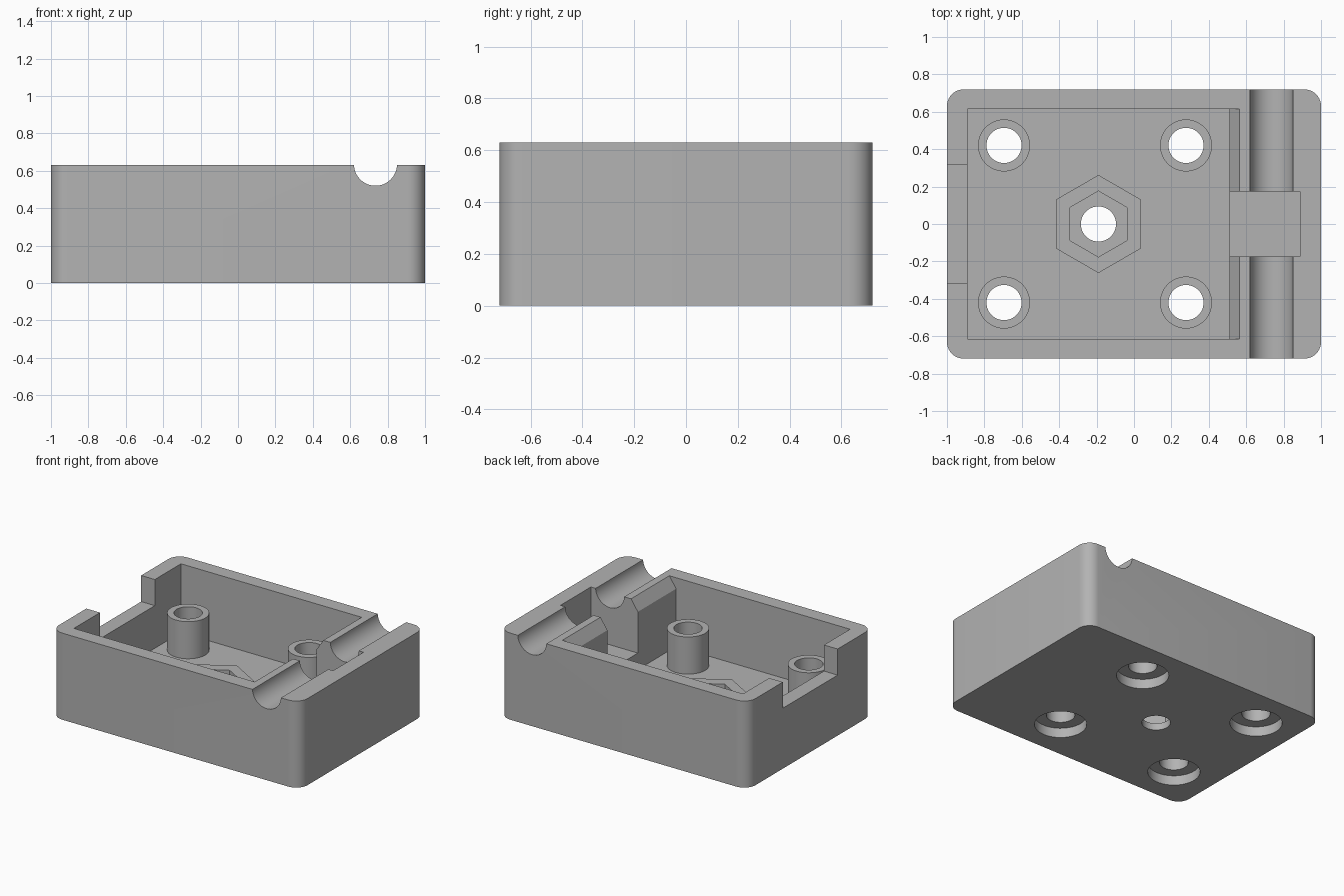
import bpy
import bmesh
from math import cos, sin, pi, radians
from mathutils import Vector

if "Cube" in bpy.data.objects:
    bpy.data.objects.remove(bpy.data.objects["Cube"], do_unlink=True)

HEIGHT = 0.63
FLOOR = 0.13
OVER = 0.1          # how far cutters overshoot the surface

grey = bpy.data.materials.new("plain_grey")
grey.use_nodes = True
grey.diffuse_color = (0.45, 0.45, 0.45, 1)
grey.node_tree.nodes["Principled BSDF"].inputs["Base Color"].default_value = grey.diffuse_color


def circle(x, y, radius, sides=48, start=0.0):
    return [(x + radius * cos(start + 2 * pi * i / sides),
             y + radius * sin(start + 2 * pi * i / sides)) for i in range(sides)]


def rectangle(x0, x1, y0, y1):
    return [(x0, y0), (x1, y0), (x1, y1), (x0, y1)]


def rounded_rectangle(half_x, half_y, radius, steps=10):
    points = []
    for corner, (sx, sy) in enumerate([(1, 1), (-1, 1), (-1, -1), (1, -1)]):
        for i in range(steps + 1):
            a = (corner + i / steps) * pi / 2
            points.append((sx * (half_x - radius) + radius * cos(a),
                           sy * (half_y - radius) + radius * sin(a)))
    return points


def prism(name, outline, low, high, along_y=False):
    """Extrude an outline along z, or an x-z outline along y."""
    bm = bmesh.new()
    place = (lambda u, v: (u, low, v)) if along_y else (lambda u, v: (u, v, low))
    face = bm.faces.new([bm.verts.new(place(u, v)) for u, v in outline])
    moved = bmesh.ops.extrude_face_region(bm, geom=[face])["geom"]
    shift = Vector((0, high - low, 0)) if along_y else Vector((0, 0, high - low))
    bmesh.ops.translate(bm, vec=shift,
                        verts=[g for g in moved if isinstance(g, bmesh.types.BMVert)])
    bmesh.ops.recalc_face_normals(bm, faces=bm.faces)
    mesh = bpy.data.meshes.new(name)
    bm.to_mesh(mesh)
    bm.free()
    mesh.materials.append(grey)
    obj = bpy.data.objects.new(name, mesh)
    bpy.context.collection.objects.link(obj)
    return obj


def cut(obj, cutters):
    """Subtract every cutter and bake the result into the mesh."""
    for cutter in cutters:
        mod = obj.modifiers.new("cut", "BOOLEAN")
        mod.operation = "DIFFERENCE"
        mod.solver = "EXACT"
        mod.object = cutter
    bpy.context.view_layer.update()
    baked = bpy.data.meshes.new_from_object(
        obj.evaluated_get(bpy.context.evaluated_depsgraph_get()))
    obj.modifiers.clear()
    obj.data = baked


# Outer case block
case = prism("case", rounded_rectangle(1.0, 0.72, 0.09), 0, HEIGHT)

# Main cavity, with a chamfered lip beside the groove
cavity = prism("cavity_cutter",
               [(-0.89, FLOOR), (0.51, FLOOR), (0.51, 0.55), (0.565, HEIGHT),
                (0.62, 0.71), (-0.89, 0.71)], -0.615, 0.615, along_y=True)

# Round groove, cross slot and side notch
groove = prism("groove_cutter", circle(0.735, 0.635, 0.115), -0.9, 0.9, along_y=True)
slot = prism("slot_cutter", rectangle(0.4, 0.888, -0.175, 0.175), 0.25, HEIGHT + OVER)
notch = prism("notch_cutter", rectangle(-1.1, -0.8, -0.315, 0.315), 0.44, HEIGHT + OVER)

# Nut pocket and centre hole
NUT_X = -0.19
nut_pocket = prism("nut_pocket_cutter", circle(NUT_X, 0, 0.176, 6, pi / 2), 0.05, 0.4)
centre_hole = prism("centre_hole_cutter", circle(NUT_X, 0, 0.094), -OVER, 0.3)
cutters = [cavity, groove, slot, notch, nut_pocket, centre_hole]
parts = [case]

# Hexagonal nut holder on the floor
nut_holder = prism("nut_holder", circle(NUT_X, 0, 0.262, 6, pi / 2), FLOOR - 0.01, 0.21)
cut(nut_holder, [nut_pocket])
parts.append(nut_holder)

# Four hollow screw posts, counterbored from below
for side_x, x in (("right", -0.695), ("left", 0.278)):
    for side_y, y in (("front", -0.42), ("back", 0.42)):
        hole = prism("screw_hole_cutter", circle(x, y, 0.094), -OVER, HEIGHT)
        bore = prism("counterbore_cutter", circle(x, y, 0.172), -OVER, 0.07)
        post = prism(f"{side_y}_{side_x}_post", circle(x, y, 0.139), FLOOR - 0.01, 0.4)
        cut(post, [hole])
        parts.append(post)
        cutters += [hole, bore]

cut(case, cutters)

for cutter in cutters:
    bpy.data.objects.remove(cutter, do_unlink=True)
bpy.context.view_layer.update()

# Smooth the round surfaces, keep the edges crisp
for part in parts:
    part.select_set(True)
bpy.context.view_layer.objects.active = case
bpy.ops.object.shade_smooth_by_angle(angle=radians(30))
